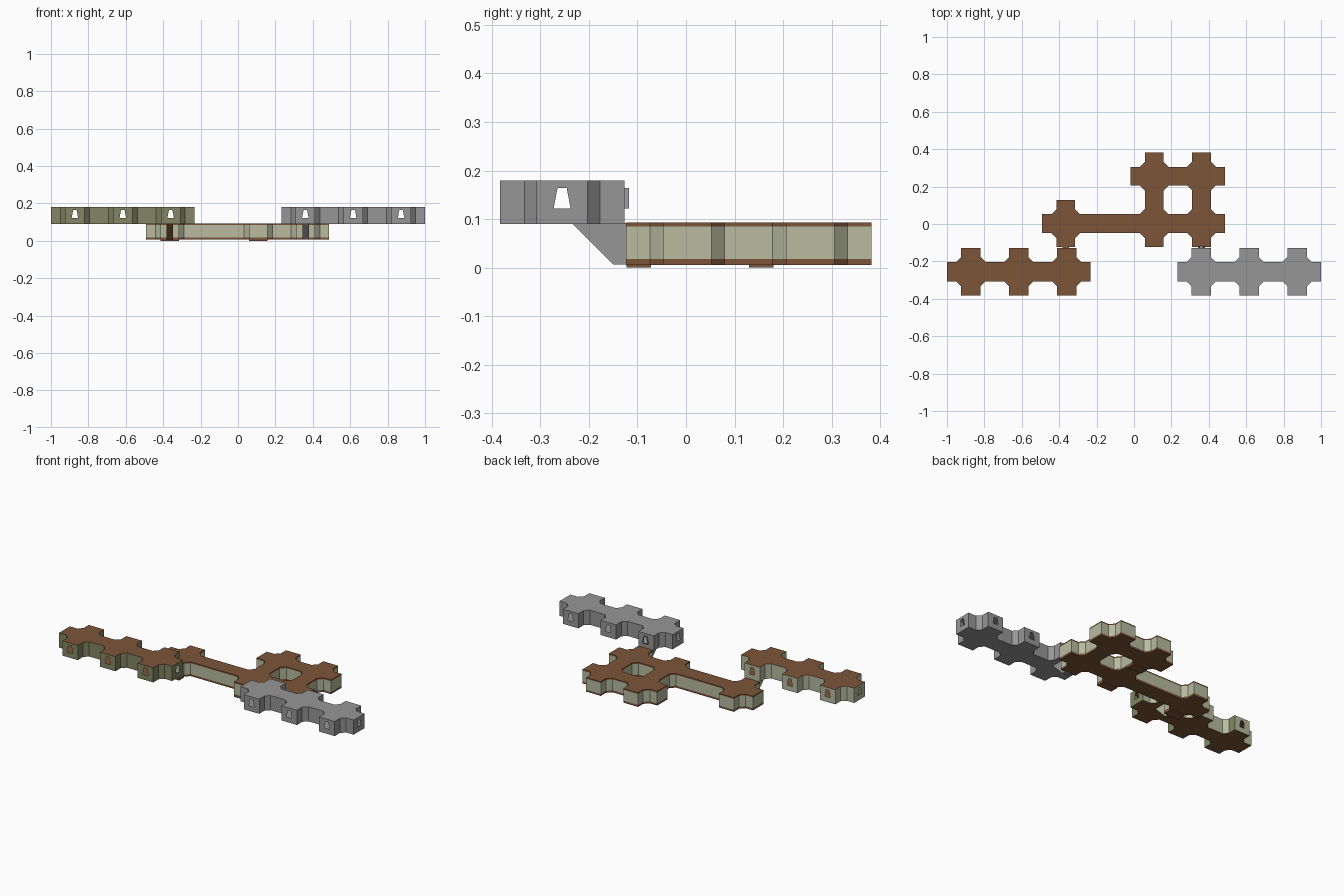
import bpy, bmesh
from mathutils import Vector

if "Cube" in bpy.data.objects:
    bpy.data.objects.remove(bpy.data.objects["Cube"])


def material(name, rgb):
    m = bpy.data.materials.new(name)
    m.diffuse_color = (*rgb, 1)
    m.use_nodes = True
    m.node_tree.nodes["Principled BSDF"].inputs["Base Color"].default_value = m.diffuse_color
    return m


BROWN = material("brown floor", (0.205, 0.091, 0.042))
PALE = material("pale olive wall", (0.479, 0.497, 0.352))
OLIVE = material("dark olive wall", (0.223, 0.238, 0.127))
GREY = material("grey stone", (0.305, 0.305, 0.305))
DIRS = {"E": (1, 0), "N": (0, 1), "W": (-1, 0), "S": (0, -1)}


def finish(name, bm, mats, rule=None):
    bmesh.ops.remove_doubles(bm, verts=bm.verts, dist=0.0005)
    bm.normal_update()
    for f in bm.faces:
        f.material_index = rule(f) if rule else 0
    me = bpy.data.meshes.new(name)
    bm.to_mesh(me)
    bm.free()
    for m in mats:
        me.materials.append(m)
    ob = bpy.data.objects.new(name, me)
    bpy.context.collection.objects.link(ob)
    return ob


def face(bm, pts):
    return bm.faces.new([bm.verts.new(p) for p in pts])


def wall(bm, p, q, levels):
    for z0, z1 in zip(levels, levels[1:]):
        face(bm, [(*p, z0), (*q, z0), (*q, z1), (*p, z1)])


def door_points(mid, side, z0):
    # tapered doorway outline around the middle of an arm end
    return [(*(mid + side * s), z0 + z) for s, z in
            ((-0.0175, 0.032), (0.0175, 0.032), (0.0095, 0.074), (-0.0095, 0.074))]


def door_wall(bm, p, q, z0, z1):
    p, q = Vector(p), Vector(q)
    outer = [(*p, z0), (*q, z0), (*q, z1), (*p, z1)]
    inner = door_points((p + q) / 2, (q - p).normalized(), z0)
    for i in range(4):
        j = (i + 1) % 4
        face(bm, [outer[i], outer[j], inner[j], inner[i]])


def room(bm, cx, cy, h, a, c, levels, joined="", doors=False):
    # hollow cross-shaped room with bevelled inner corners
    pts = []
    for dx, dy in DIRS.values():
        for u, v in ((a + c, -a), (h, -a), (h, a), (a + c, a)):
            pts.append((cx + u * dx - v * dy, cy + u * dy + v * dx))
    n = len(pts)
    for i in range(n):
        p, q = pts[i], pts[(i + 1) % n]
        if i % 4 == 1:
            if list(DIRS)[i // 4] in joined:
                continue
            if doors:
                door_wall(bm, p, q, levels[0], levels[-1])
                continue
        wall(bm, p, q, levels)
    face(bm, [(*p, levels[-1]) for p in pts])
    face(bm, [(*p, levels[0]) for p in reversed(pts)])


# Upper rows of three rooms with doorways
def upper_row(name, xs, mats, rule=None):
    bm = bmesh.new()
    for x, joined in zip(xs, ("E", "EW", "W")):
        room(bm, x, -0.255, 0.128, 0.0525, 0.025, (0.09, 0.18), joined, True)
    return finish(name, bm, mats, rule)


def olive_rule(f):
    if abs(f.normal.z) > 0.5:
        return 0
    return 2 if f.normal.y < -0.1 or f.normal.x > 0.9 else 1


upper_row("upper_left_rooms", (-0.872, -0.616, -0.36), (BROWN, PALE, OLIVE), olive_rule)
upper_row("upper_right_rooms", (0.36, 0.616, 0.872), (GREY,))

# Lower rooms: four in a square, one on the left, linked by a corridor
LV = (0.006, 0.018, 0.085, 0.093)
H, A, C = 0.1265, 0.05, 0.027
Y0, Y1, X0, X1, XL = 0.0025, 0.2555, 0.108, 0.361, -0.365
bm = bmesh.new()
for x, y, joined in ((XL, Y0, "E"), (X0, Y0, "WEN"), (X1, Y0, "WN"),
                     (X0, Y1, "ES"), (X1, Y1, "WS")):
    room(bm, x, y, H, A, C, LV, joined)
l, r = XL + H, X0 - H
wall(bm, (l, Y0 - A), (r, Y0 - A), LV)
wall(bm, (r, Y0 + A), (l, Y0 + A), LV)
quad = [(l, Y0 - A), (r, Y0 - A), (r, Y0 + A), (l, Y0 + A)]
face(bm, [(*p, LV[-1]) for p in quad])
face(bm, [(*p, LV[0]) for p in reversed(quad)])


def band_rule(f):
    z = f.calc_center_median().z
    return 1 if abs(f.normal.z) < 0.5 and LV[1] < z < LV[2] else 0


finish("lower_rooms", bm, (BROWN, PALE), band_rule)

# Thin floor pads under some arms
for i, (x, y) in enumerate(((XL, -0.097), (X0, -0.097), (X0, 0.155))):
    bm = bmesh.new()
    bmesh.ops.create_cube(bm, size=1)
    for v in bm.verts:
        v.co = (x + v.co.x * 0.1, y + v.co.y * 0.05, 0.0035 + v.co.z * 0.007)
    finish(f"floor_pad_{i + 1}", bm, (BROWN,))


# Sloped supports below the upper rows
def ramp(name, x, mats, rule=None):
    prof = [(-0.12, 0.092), (-0.235, 0.092), (-0.15, 0.007), (-0.12, 0.007)]
    bm = bmesh.new()
    f = face(bm, [(x - 0.0175, y, z) for y, z in prof])
    ext = bmesh.ops.extrude_face_region(bm, geom=[f])["geom"]
    bmesh.ops.translate(bm, verts=[v for v in ext if isinstance(v, bmesh.types.BMVert)],
                        vec=(0.035, 0, 0))
    bmesh.ops.recalc_face_normals(bm, faces=bm.faces)
    finish(name, bm, mats, rule)


ramp("left_ramp", -0.364, (BROWN, PALE), lambda f: int(abs(f.normal.x) > 0.5))
ramp("right_ramp", 0.362, (GREY,))

# Raised doorway collar at the back of the right row
bm = bmesh.new()
base = door_points(Vector((0.36, -0.127)), Vector((1, 0)), 0.09)
for i in range(4):
    p, q = Vector(base[i]), Vector(base[(i + 1) % 4])
    out = Vector((0, 0.01, 0))
    face(bm, [p, q, q + out, p + out])
finish("right_doorway_collar", bm, (GREY,))
